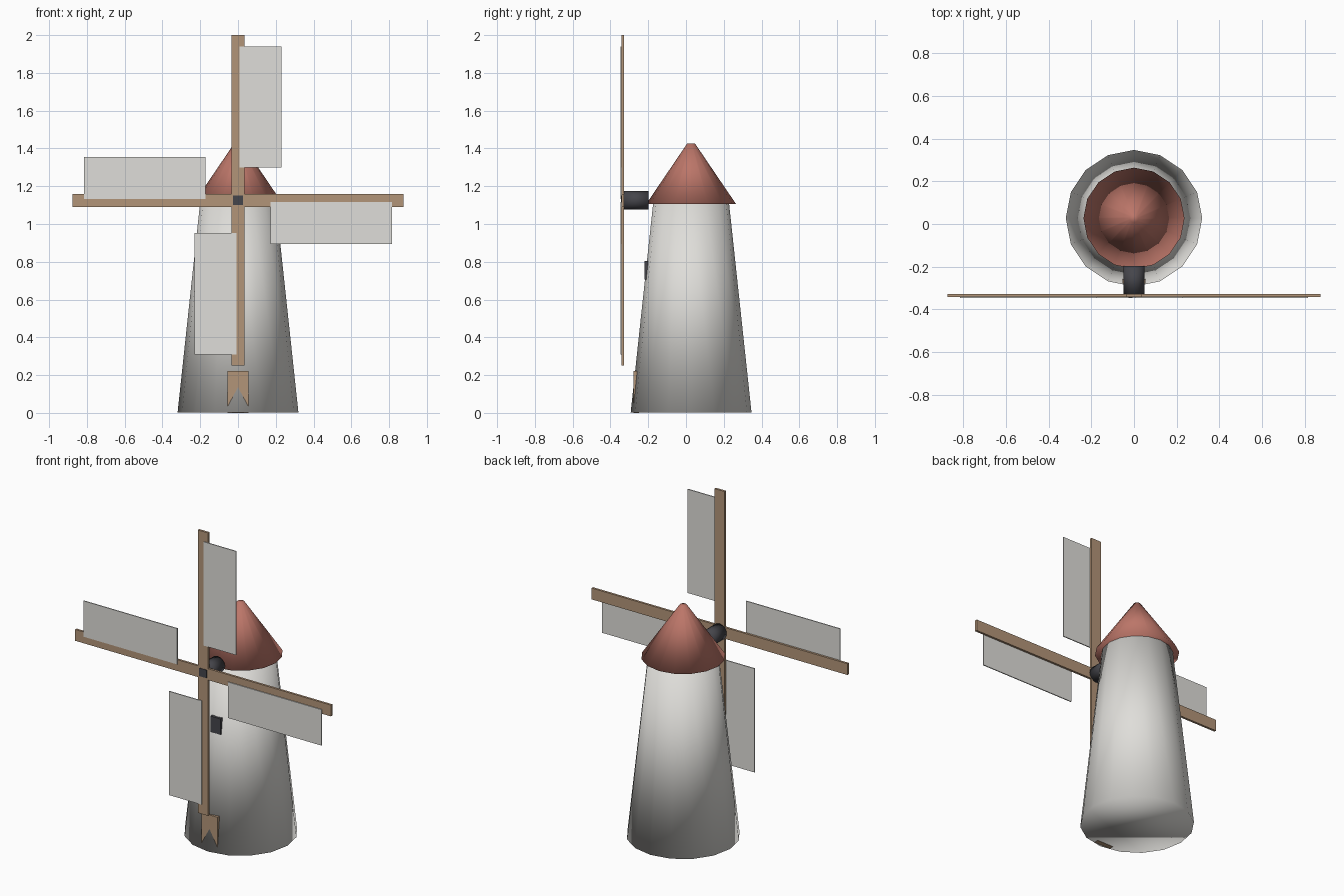
import bpy, math
from mathutils import Matrix, Vector

cube = bpy.data.objects.get("Cube")
if cube:
    bpy.data.objects.remove(cube, do_unlink=True)


def material(name, rgb):
    m = bpy.data.materials.new(name)
    m.use_nodes = True
    m.diffuse_color = (*rgb, 1)
    m.node_tree.nodes["Principled BSDF"].inputs["Base Color"].default_value = (*rgb, 1)
    return m


plaster = material("pale plaster", (0.74, 0.73, 0.70))
tile = material("red roof", (0.50, 0.18, 0.14))
wood = material("brown wood", (0.45, 0.30, 0.19))
iron = material("dark iron", (0.06, 0.06, 0.07))

CENTRE_Y = 0.027   # tower axis
HUB_Z = 1.125      # sail axis height


def cone(name, r1, r2, z1, z2, mat):
    """Upright frustum on the tower axis, softly shaded over its rims."""
    bpy.ops.mesh.primitive_cone_add(vertices=16, radius1=r1, radius2=r2, depth=z2 - z1,
                                    location=(0, CENTRE_Y, (z1 + z2) / 2))
    ob = bpy.context.object
    ob.name = name
    ob.data.materials.append(mat)
    bpy.ops.object.shade_smooth()
    return ob


def box(name, lo, hi, mat, turn=0):
    """Box between two corners, turned about the sail axis."""
    lo, hi = Vector(lo), Vector(hi)
    bpy.ops.mesh.primitive_cube_add(size=1)
    ob = bpy.context.object
    ob.name = name
    ob.data.materials.append(mat)
    hub = Matrix.Translation((0, 0, HUB_Z))
    ob.data.transform(hub @ Matrix.Rotation(turn, 4, "Y") @ hub.inverted()
                      @ Matrix.Translation((lo + hi) / 2)
                      @ Matrix.Diagonal((*(hi - lo), 1)))
    return ob


# Tower and cap
cone("tower", 0.32, 0.201, 0.001, 1.109, plaster)
cone("roof", 0.237, 0.02, 1.107, 1.427, tile)

# Door and window, partly sunk in the sloping wall
box("door", (-0.055, -0.2785, 0), (0.055, -0.25, 0.222), wood)
box("window", (-0.034, -0.221, 0.705), (0.034, -0.19, 0.803), iron)

# Hub drum and front axle end
bpy.ops.mesh.primitive_cylinder_add(vertices=16, radius=0.049, depth=0.13,
                                    location=(0, -0.263, HUB_Z),
                                    rotation=(math.pi / 2, 0, 0))
hub = bpy.context.object
hub.name = "hub"
hub.data.materials.append(iron)
bpy.ops.object.shade_smooth()
box("axle_end", (-0.026, -0.345, HUB_Z - 0.025), (0.026, -0.32, HUB_Z + 0.025), iron)

# Four arms, each a half spar with a sail on its leading side
for i in range(4):
    turn = i * math.pi / 2
    start = 0 if i % 2 == 0 else 0.035
    box(f"spar_{i + 1}", (-0.035, -0.342, HUB_Z + start), (0.035, -0.328, 2.0), wood, turn)
    box(f"sail_{i + 1}", (0.008, -0.347, HUB_Z + 0.173), (0.23, -0.341, HUB_Z + 0.815),
        plaster, turn)
